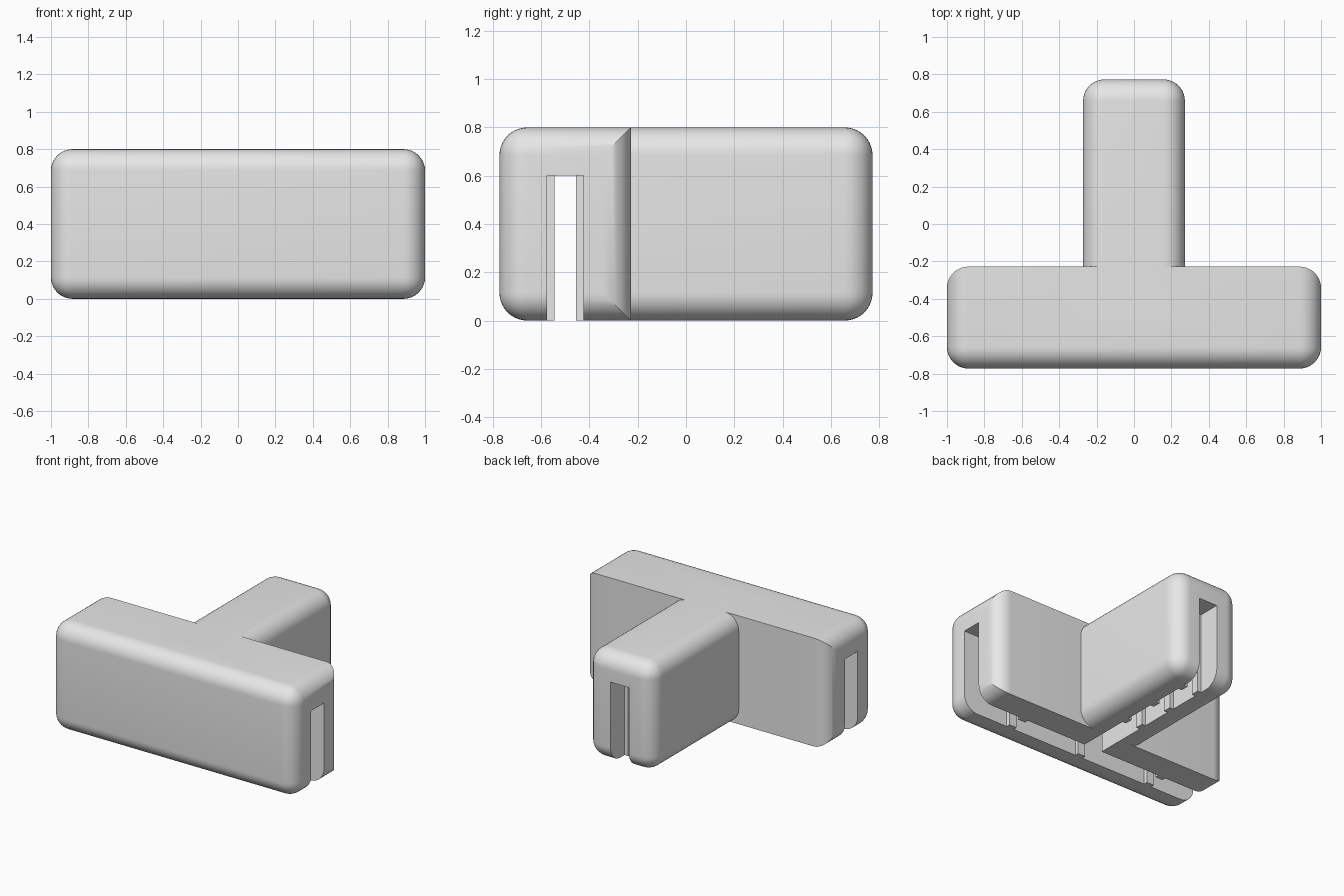
import bpy, bmesh

default = bpy.data.objects.get("Cube")
if default:
    bpy.data.objects.remove(default, do_unlink=True)

HALF = 0.272      # half width of each arm
FRONT, BACK = -0.773, 0.773
MID = -0.5        # centre line of the crossbar
TOP = 0.8
ROUND = 0.115     # edge rounding
SLOT = 0.075      # half width of the slot
SLOT_TOP = 0.6
RIB = 0.03        # how far a rib stands out

grey = bpy.data.materials.new("light grey")
grey.use_nodes = True
grey.diffuse_color = (0.8, 0.8, 0.8, 1)
grey.node_tree.nodes["Principled BSDF"].inputs["Base Color"].default_value = grey.diffuse_color


def box(name, lo, hi, sharp=None):
    """Box between two corners; edges for which sharp(midpoint, direction) is false get rounded."""
    bm = bmesh.new()
    bmesh.ops.create_cube(bm, size=1)
    for v in bm.verts:
        v.co = [(a + b) / 2 + c * (b - a) for a, b, c in zip(lo, hi, v.co)]
    if sharp:
        edges = [e for e in bm.edges if not sharp((e.verts[0].co + e.verts[1].co) / 2,
                                                  e.verts[0].co - e.verts[1].co)]
        bmesh.ops.bevel(bm, geom=edges, offset=ROUND, segments=10, profile=0.5,
                        affect='EDGES', clamp_overlap=True)
    mesh = bpy.data.meshes.new(name)
    bm.to_mesh(mesh)
    bm.free()
    mesh.materials.append(grey)
    obj = bpy.data.objects.new(name, mesh)
    bpy.context.collection.objects.link(obj)
    return obj


def combine(target, tool, operation):
    mod = target.modifiers.new("combine", 'BOOLEAN')
    mod.operation, mod.object, mod.solver = operation, tool, 'EXACT'
    bpy.context.view_layer.objects.active = target
    bpy.ops.object.modifier_apply(modifier=mod.name)
    bpy.data.objects.remove(tool, do_unlink=True)


# Crossbar: long rear edges stay sharp
body = box("tee_body", (-1, FRONT, 0), (1, MID + HALF, TOP),
           lambda m, d: m.y > MID + HALF - 0.01 and abs(d.x) > 0.1)

# Stem: rounded everywhere except where it enters the crossbar
stem = box("stem", (-HALF, MID, 0), (HALF, BACK, TOP),
           lambda m, d: m.y < MID + 0.01)
combine(body, stem, 'UNION')

# Slots open at the bottom and at all three ends
combine(body, box("bar_slot", (-1.2, MID - SLOT, -0.2), (1.2, MID + SLOT, SLOT_TOP)), 'DIFFERENCE')
combine(body, box("stem_slot", (-SLOT, MID, -0.2), (SLOT, 1, SLOT_TOP)), 'DIFFERENCE')

# Grip ribs on the slot walls
for side in (-1, 1):
    inner, outer = side * (SLOT - RIB), side * (SLOT + 0.01)
    near, far = min(inner, outer), max(inner, outer)
    for x in (-0.6, 0, 0.6):
        if side < 0 or x:
            box("bar_rib", (x - RIB, MID + near, 0), (x + RIB, MID + far, SLOT_TOP + 0.01))
    for y in (0, 0.29, 0.58):
        box("stem_rib", (near, y - RIB, 0), (far, y + RIB, SLOT_TOP + 0.01))

bpy.ops.object.select_all(action='DESELECT')
body.select_set(True)
bpy.context.view_layer.objects.active = body
bpy.ops.object.shade_smooth_by_angle(angle=0.5)
